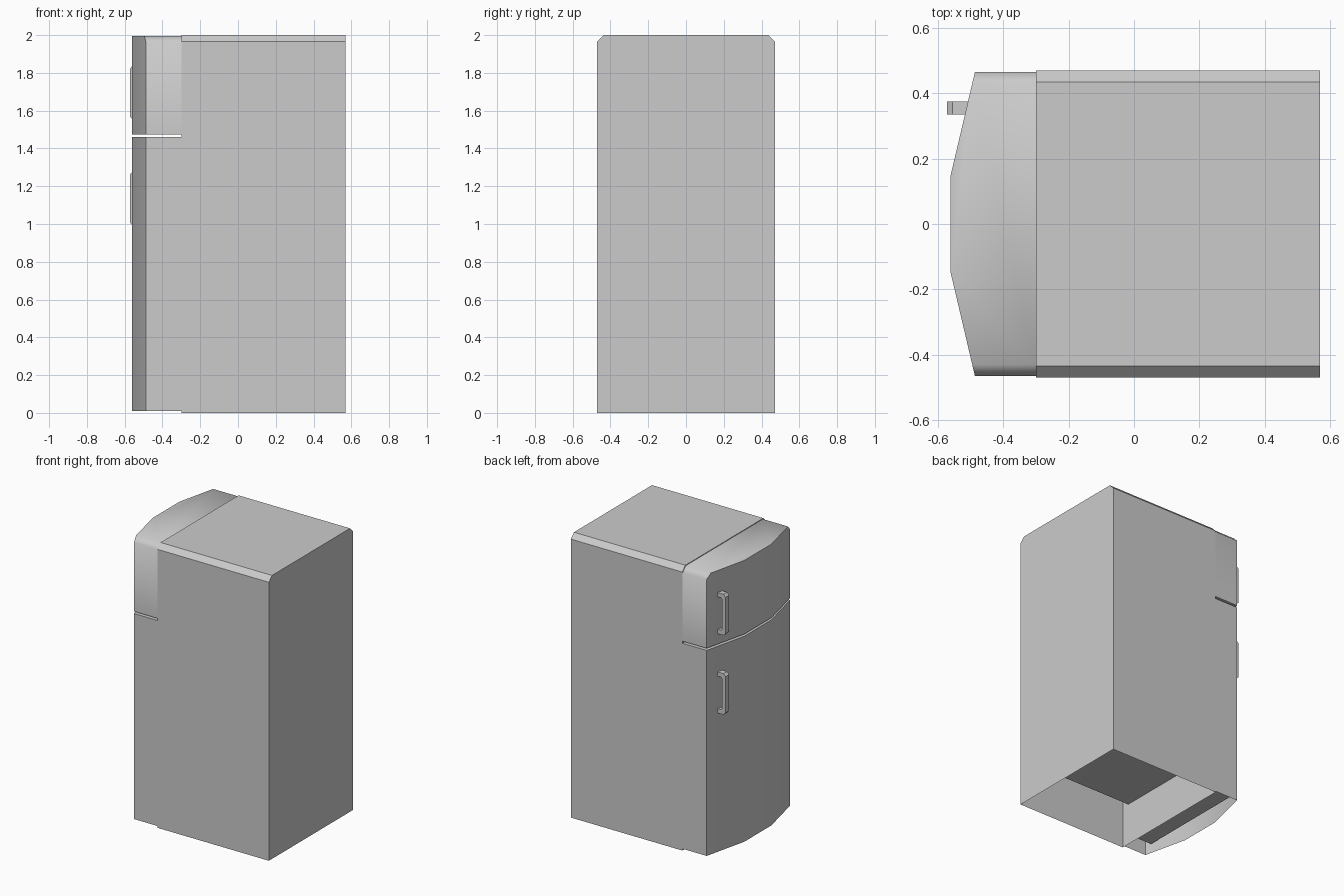
import bpy, bmesh
from math import radians
from mathutils import Vector

cube = bpy.data.objects.get("Cube")
if cube:
    bpy.data.objects.remove(cube, do_unlink=True)

grey = bpy.data.materials.new("light_grey_enamel")
grey.use_nodes = True
grey.diffuse_color = (0.6, 0.6, 0.6, 1)
grey.node_tree.nodes["Principled BSDF"].inputs["Base Color"].default_value = (0.6, 0.6, 0.6, 1)


def finish(name, bm, smooth=False):
    """Turn a bmesh into a named object with the shared finish."""
    mesh = bpy.data.meshes.new(name)
    bm.to_mesh(mesh)
    bm.free()
    mesh.materials.append(grey)
    obj = bpy.data.objects.new(name, mesh)
    bpy.context.collection.objects.link(obj)
    if smooth:
        bpy.ops.object.select_all(action='DESELECT')
        obj.select_set(True)
        bpy.context.view_layer.objects.active = obj
        bpy.ops.object.shade_smooth_by_angle(angle=radians(60))
    return obj


def prism(points, direction):
    """Extrude a closed outline along a direction."""
    bm = bmesh.new()
    face = bm.faces.new([bm.verts.new(p) for p in points])
    ext = bmesh.ops.extrude_face_region(bm, geom=[face])["geom"]
    verts = [g for g in ext if isinstance(g, bmesh.types.BMVert)]
    bmesh.ops.translate(bm, verts=verts, vec=direction)
    bmesh.ops.recalc_face_normals(bm, faces=bm.faces)
    return bm


def chamfer_top(bm, half_width, top, size):
    """Slice off the two long upper edges."""
    for side in (-1, 1):
        cut = bmesh.ops.bisect_plane(
            bm, geom=bm.verts[:] + bm.edges[:] + bm.faces[:],
            plane_co=(0, side * half_width, top - size),
            plane_no=Vector((0, side, 1)).normalized(), clear_outer=True)
        edges = [g for g in cut["geom_cut"] if isinstance(g, bmesh.types.BMEdge)]
        bmesh.ops.edgeloop_fill(bm, edges=edges)
    bmesh.ops.recalc_face_normals(bm, faces=bm.faces)


def open_bottom(bm):
    faces = [f for f in bm.faces if f.normal.z < -0.9]
    bmesh.ops.delete(bm, geom=faces, context='FACES')


def floor_panel(name, x0, x1, half_width, z):
    """Thin underside panel facing down inside a hollow part."""
    bm = bmesh.new()
    corners = ((x0, -half_width), (x0, half_width), (x1, half_width), (x1, -half_width))
    bm.faces.new([bm.verts.new((x, y, z)) for x, y in corners])
    finish(name, bm)


# Cabinet: hollow box with chamfered upper edges
FRONT, BACK, HALF = -0.30, 0.57, 0.47
outline = [(FRONT, -HALF, 0), (BACK, -HALF, 0), (BACK, HALF, 0), (FRONT, HALF, 0)]
body = prism(outline, (0, 0, 2))
chamfer_top(body, HALF, 2, 0.035)
open_bottom(body)
finish("cabinet", body)
floor_panel("cabinet_floor", FRONT, BACK, 0.416, 0.30)

# Bowed doors
DOOR_HALF = 0.465
half_plan = [(FRONT, DOOR_HALF), (-0.487, DOOR_HALF), (-0.561, 0.15)]
plan = half_plan + [(x, -y) for x, y in reversed(half_plan)]


def door(name, bottom, top, chamfered, hollow):
    bm = prism([(x, y, bottom) for x, y in plan], (0, 0, top - bottom))
    if chamfered:
        chamfer_top(bm, DOOR_HALF, top, 0.035)
    if hollow:
        open_bottom(bm)
    finish(name, bm, smooth=True)


door("lower_door", 0.01, 1.46, False, True)
door("upper_door", 1.475, 1.995, True, False)
floor_panel("lower_door_floor", -0.49, FRONT, 0.411, 0.07)

# Bracket handles: bar with two posts running into the door
for name, z_mid in (("lower_handle", 1.135), ("upper_handle", 1.695)):
    half = [(-0.50, 0.145), (-0.555, 0.145), (-0.572, 0.128)]
    inner = [(-0.545, 0.105), (-0.535, 0.115), (-0.50, 0.115)]
    side = (half + [(x, -z) for x, z in reversed(half)]
            + [(x, -z) for x, z in reversed(inner)] + inner)
    finish(name, prism([(x, 0.335, z_mid + z) for x, z in side], (0, 0.04, 0)))
